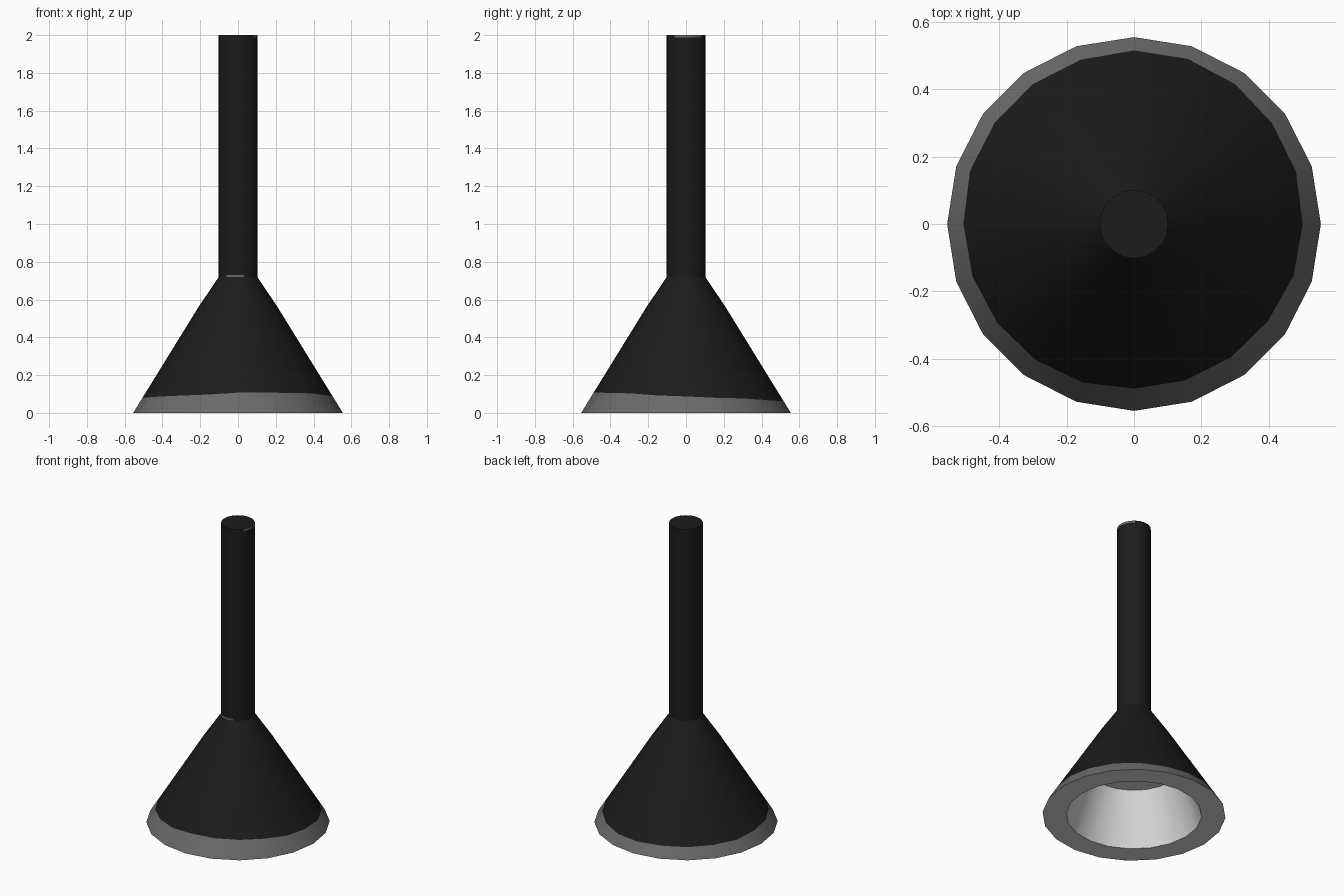
import bpy, math, random

if "Cube" in bpy.data.objects:
    bpy.data.objects.remove(bpy.data.objects["Cube"])

random.seed(4)
N = 20


def material(name, value):
    m = bpy.data.materials.new(name)
    m.diffuse_color = (value, value, value, 1)
    m.use_nodes = True
    m.node_tree.nodes["Principled BSDF"].inputs["Base Color"].default_value = m.diffuse_color
    return m


BLACK = material("black rubber", 0.0115)
GREY = material("worn grey", 0.145)
LIGHT = material("light lining", 0.70)
MATS = [BLACK, GREY, LIGHT]


def edge_height(a):
    # uneven upper limit of the worn band, higher at the front
    return 0.084 - 0.019 * math.sin(a) + 0.006 * math.cos(a) + random.uniform(-0.005, 0.005)


def lathe(name, rings, colours, cap_start=None, cap_end=None):
    """rings: functions angle -> (radius, z); colours: index or rule(angle) per band."""
    verts, faces, mats = [], [], []
    for ring in rings:
        for i in range(N):
            a = 2 * math.pi * i / N
            r, z = ring(a)
            verts.append((r * math.cos(a), r * math.sin(a), z))
    for k, c in enumerate(colours):
        for i in range(N):
            j = (i + 1) % N
            faces.append((k * N + i, k * N + j, (k + 1) * N + j, (k + 1) * N + i))
            mats.append(c(360 * (i + 0.5) / N) if callable(c) else c)
    if cap_start is not None:
        faces.append(tuple(reversed(range(N))))
        mats.append(cap_start)
    if cap_end is not None:
        s = (len(rings) - 1) * N
        faces.append(tuple(range(s, s + N)))
        mats.append(cap_end)
    me = bpy.data.meshes.new(name)
    me.from_pydata(verts, [], faces)
    for m in MATS:
        me.materials.append(m)
    for p, c in zip(me.polygons, mats):
        p.material_index = c
    ob = bpy.data.objects.new(name, me)
    bpy.context.collection.objects.link(ob)
    bpy.ops.object.select_all(action='DESELECT')
    ob.select_set(True)
    bpy.context.view_layer.objects.active = ob
    bpy.ops.object.shade_smooth_by_angle(angle=math.radians(30))
    return ob


def flat(r, z):
    return lambda a: (r, z)


def chip(centre, half):
    # grey on faces within `half` degrees of `centre`, black elsewhere
    return lambda d: 1 if abs((d - centre + 180) % 360 - 180) < half else 0


R0, R1, Z1 = 0.555, 0.212, 0.556


def worn_edge(a):
    z = edge_height(a)
    return (R0 + (R1 - R0) * z / Z1, z)


# hollow cone cup: cavity ceiling, lining, bottom rim, worn band, outer cone
lathe("cone_cup",
      [flat(0.29, 0.34), flat(0.41, 0), flat(R0, 0), worn_edge, flat(R1, Z1), flat(0.102, 0.72)],
      [2, 2, 1, 0, 0], cap_start=2)

# straight handle with small worn chips at the neck and the top edge
lathe("handle",
      [flat(0.102, 0.72), flat(0.102, 0.73), flat(0.102, 1.987), flat(0.102, 2.0)],
      [chip(265, 28), 0, chip(5, 46)], cap_end=0)
